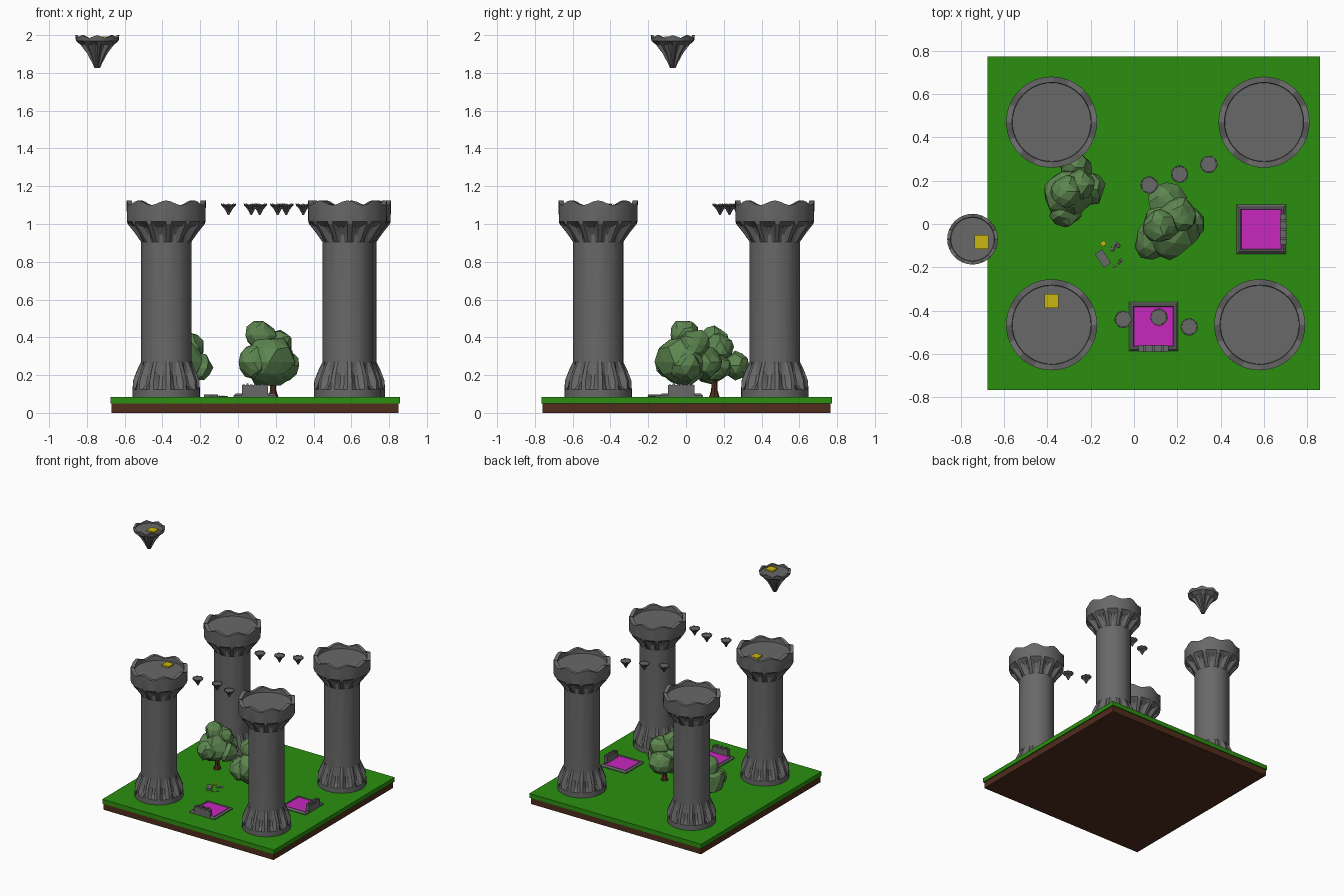
import bpy, bmesh, math, random
from mathutils import Vector, Matrix

if "Cube" in bpy.data.objects:
    bpy.data.objects.remove(bpy.data.objects["Cube"])

random.seed(4)
G = 0.085  # grass level


def mat(name, rgb):
    m = bpy.data.materials.new(name)
    m.diffuse_color = (*rgb, 1)
    m.use_nodes = True
    m.node_tree.nodes["Principled BSDF"].inputs["Base Color"].default_value = m.diffuse_color
    return m


STONE = mat("stone", (0.14, 0.14, 0.14))
GRASS = mat("grass", (0.024, 0.275, 0.005))
SOIL = mat("soil", (0.08, 0.026, 0.012))
LEAF = mat("leaf", (0.11, 0.24, 0.08))
PINK = mat("magenta", (0.58, 0.02, 0.52))
GOLD = mat("gold", (0.58, 0.46, 0.005))


def finish(bm, name, material, smooth=False):
    bmesh.ops.recalc_face_normals(bm, faces=bm.faces[:])
    me = bpy.data.meshes.new(name)
    bm.to_mesh(me)
    bm.free()
    me.materials.append(material)
    ob = bpy.data.objects.new(name, me)
    bpy.context.collection.objects.link(ob)
    if smooth:
        bpy.context.view_layer.objects.active = ob
        ob.select_set(True)
        bpy.ops.object.shade_smooth_by_angle(angle=math.radians(20))
        ob.select_set(False)
    return ob


def box(name, material, x0, x1, y0, y1, z0, z1, turn=0):
    bm = bmesh.new()
    c = Vector(((x0 + x1) / 2, (y0 + y1) / 2, (z0 + z1) / 2))
    m = (Matrix.Translation(c) @ Matrix.Rotation(turn, 4, 'Z')
         @ Matrix.Diagonal((x1 - x0, y1 - y0, z1 - z0, 1)))
    bmesh.ops.create_cube(bm, size=1, matrix=m)
    return finish(bm, name, material)


def loft(rings, n):
    """Skin a stack of rings; each ring is a function: segment index -> (radius, z)."""
    bm = bmesh.new()
    rows = []
    for ring in rings:
        row = []
        for i in range(n):
            r, z = ring(i)
            a = 2 * math.pi * i / n
            row.append(bm.verts.new((r * math.cos(a), r * math.sin(a), z)))
        rows.append(row)
    for lo, hi in zip(rows, rows[1:]):
        for i in range(n):
            j = (i + 1) % n
            bm.faces.new((lo[i], lo[j], hi[j], hi[i]))
    bm.faces.new(rows[0][::-1])
    bm.faces.new(rows[-1])
    return bm


def flat(r, z):
    return lambda i: (r, z)


def ribs(rib, valley):
    """Two segments of rib followed by two of valley."""
    return lambda i: rib if i % 4 < 2 else valley


def wave(r, z, amp, period):
    return lambda i: (r, z + amp * math.cos(2 * math.pi * i / period))


# Ground slab
box("soil", SOIL, -0.67, 0.85, -0.76, 0.765, 0, 0.05)
box("grass", GRASS, -0.676, 0.858, -0.766, 0.772, 0.05, G)

# Towers: ribbed foot, shaft, corbels, wavy parapet with sunken floor
tower = [flat(0.178, G), flat(0.178, 0.125),
         ribs((0.176, 0.17), (0.15, 0.15)),
         ribs((0.155, 0.225), (0.137, 0.20)),
         flat(0.133, 0.27), flat(0.133, 0.905),
         ribs((0.168, 0.955), (0.138, 0.945)),
         ribs((0.204, 1.0), (0.165, 0.985)),
         flat(0.208, 1.012), wave(0.21, 1.112, 0.013, 6),
         wave(0.183, 1.112, 0.013, 6), flat(0.181, 1.085)]
for k, (x, y) in enumerate([(-0.38, 0.47), (0.6, 0.47), (-0.38, -0.465), (0.58, -0.465)]):
    ob = finish(loft(tower, 48), f"tower_{k}", STONE, True)
    ob.location = (x, y, 0)
box("tower_plate", GOLD, -0.412, -0.348, -0.388, -0.322, 1.083, 1.098)

# Floating rocks, shape measured down from the rim
rock = [flat(0.014, -0.175), ribs((0.028, -0.145), (0.02, -0.145)),
        ribs((0.055, -0.095), (0.04, -0.09)),
        ribs((0.088, -0.052), (0.066, -0.048)),
        flat(0.113, -0.03), wave(0.117, -0.008, 0.008, 4),
        wave(0.102, -0.008, 0.008, 4), flat(0.1, -0.018)]


def float_rock(name, x, y, z, s):
    ob = finish(loft(rock, 32), name, STONE, True)
    ob.location = (x, y, z)
    ob.scale = (s, s, s)


float_rock("floating_island", -0.745, -0.07, 2.0, 1)
box("island_plate", GOLD, -0.737, -0.672, -0.115, -0.05, 1.98, 1.993)
for k, (x, y) in enumerate([(0.07, 0.18), (0.21, 0.23), (0.345, 0.275),
                            (-0.05, -0.44), (0.115, -0.43), (0.255, -0.475)]):
    float_rock(f"stepping_stone_{k}", x, y, 1.108, 0.34)


# Trees: tapered trunk and clumps of jittered icospheres
def tree(name, x, y, clumps):
    trunk = finish(loft([flat(0.03, G - 0.005), flat(0.017, 0.12), flat(0.014, 0.25)], 7),
                   name + "_trunk", SOIL)
    trunk.location = (x, y, 0)
    bm = bmesh.new()
    for cx, cy, cz, r in clumps:
        new = bmesh.ops.create_icosphere(bm, subdivisions=2, radius=r)["verts"]
        for v in new:
            v.co = v.co * random.uniform(0.88, 1.12) + Vector((cx, cy, cz))
    finish(bm, name + "_leaves", LEAF)


tree("middle_tree", 0.185, 0.01, [(0.165, -0.02, 0.27, 0.135), (0.12, -0.01, 0.41, 0.08),
                                  (0.21, 0.04, 0.36, 0.085), (0.235, 0.0, 0.25, 0.085),
                                  (0.15, 0.1, 0.27, 0.09), (0.085, -0.08, 0.27, 0.085)])
tree("back_tree", -0.29, 0.15, [(-0.3, 0.14, 0.27, 0.115), (-0.31, 0.15, 0.38, 0.075),
                                (-0.21, 0.16, 0.24, 0.075), (-0.27, 0.26, 0.25, 0.072),
                                (-0.315, 0.06, 0.26, 0.072), (-0.25, 0.18, 0.35, 0.07)])


# Portals: bevelled frame, glowing pool, toothed slab on the outer edge
def portal(name, x, y, turn):
    parts = []
    bm = loft([flat(0.114 * 2 ** .5, G - 0.005), flat(0.114 * 2 ** .5, G + 0.006),
               flat(0.103 * 2 ** .5, G + 0.018), flat(0.095 * 2 ** .5, G + 0.018),
               flat(0.09 * 2 ** .5, G + 0.008)], 4)
    bm.transform(Matrix.Rotation(math.pi / 4, 4, 'Z'))
    parts.append(finish(bm, name + "_frame", STONE))
    parts.append(box(name + "_pool", PINK, -0.091, 0.091, -0.091, 0.091, G, G + 0.012))
    parts.append(box(name + "_slab", STONE, -0.07, 0.07, -0.115, -0.088, G, 0.148))
    for k in range(7):
        tx = -0.06 + 0.02 * k
        parts.append(box(f"{name}_tooth_{k}", STONE, tx - 0.006, tx + 0.006,
                         -0.118, -0.086, 0.14, 0.15 + 0.006 * (k % 2)))
    m = Matrix.Translation((x, y, 0)) @ Matrix.Rotation(turn, 4, 'Z')
    for p in parts:
        p.data.transform(m @ Matrix.Translation(p.location))


portal("front_portal", 0.09, -0.473, 0)
portal("side_portal", 0.587, -0.025, math.pi / 2)

# Small rubble beside the middle tree
box("rubble_block", STONE, -0.163, -0.123, -0.197, -0.122, G, 0.098, math.radians(33))
box("rubble_gold", GOLD, -0.153, -0.131, -0.101, -0.079, G, 0.095, 0.6)
for k in range(9):
    bm = bmesh.new()
    bmesh.ops.create_icosphere(bm, subdivisions=1, radius=random.uniform(0.008, 0.014))
    ob = finish(bm, f"pebble_{k}", STONE)
    ob.location = (random.uniform(-0.1, -0.06), random.uniform(-0.2, -0.09), G)
    ob.scale = (1, 1, 0.6)
